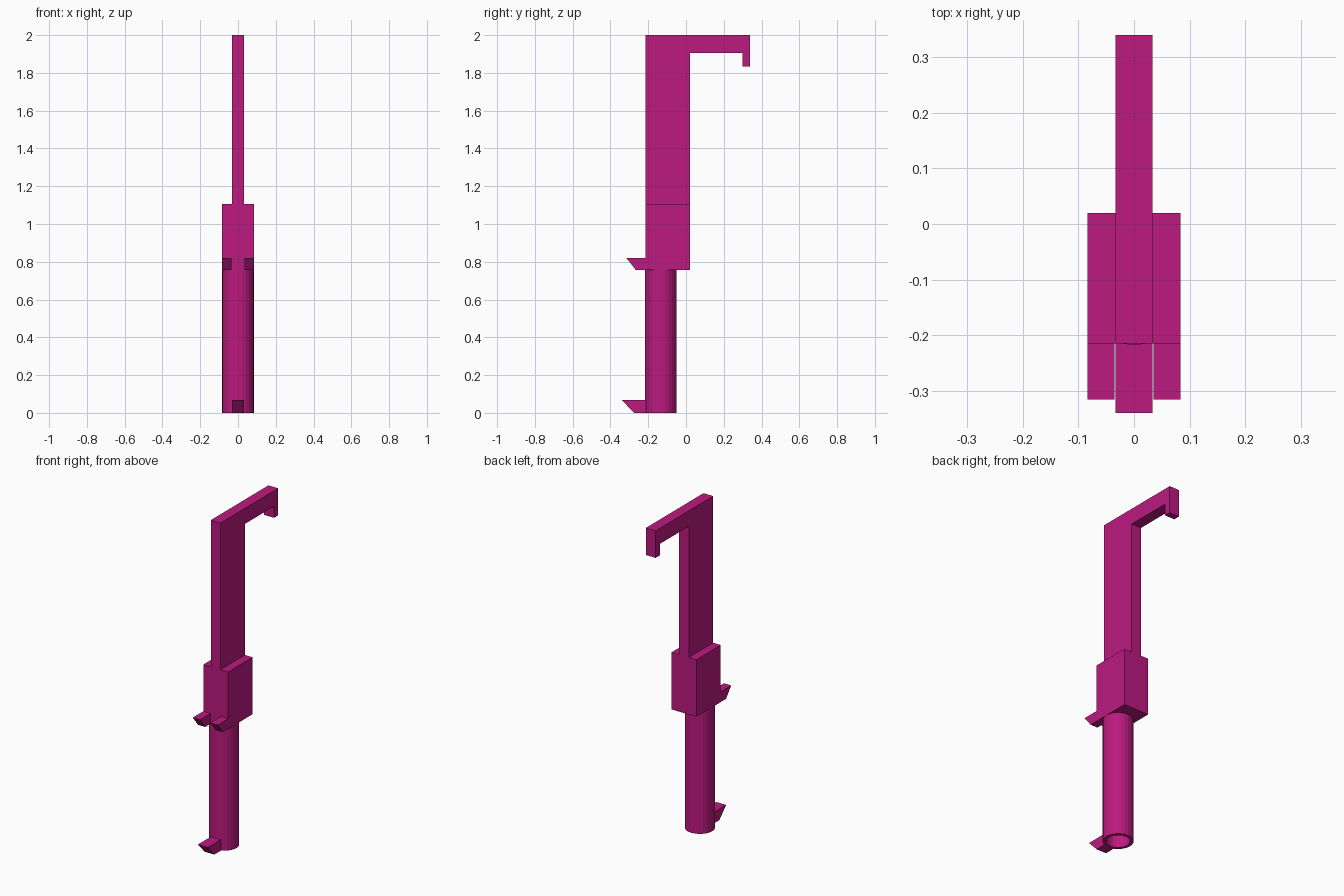
import bpy, bmesh, math

if "Cube" in bpy.data.objects:
    bpy.data.objects.remove(bpy.data.objects["Cube"])

mat = bpy.data.materials.new("magenta")
mat.diffuse_color = (0.50, 0.01, 0.21, 1)
mat.use_nodes = True
mat.node_tree.nodes["Principled BSDF"].inputs["Base Color"].default_value = mat.diffuse_color


def finish(name, bm):
    bmesh.ops.recalc_face_normals(bm, faces=bm.faces)
    me = bpy.data.meshes.new(name)
    bm.to_mesh(me)
    bm.free()
    me.materials.append(mat)
    ob = bpy.data.objects.new(name, me)
    bpy.context.collection.objects.link(ob)
    return ob


def extrude_profile(name, yz, x0, x1):
    """Extrude a side profile of (y, z) points from x0 to x1."""
    bm = bmesh.new()
    face = bm.faces.new([bm.verts.new((x0, y, z)) for y, z in yz])
    ext = bmesh.ops.extrude_face_region(bm, geom=[face])
    verts = [g for g in ext["geom"] if isinstance(g, bmesh.types.BMVert)]
    bmesh.ops.translate(bm, verts=verts, vec=(x1 - x0, 0, 0))
    return finish(name, bm)


def tube(name, y, r_out, r_in, z0, z1, n=24):
    """Hollow tube: a rectangular wall section swept round the axis."""
    bm = bmesh.new()
    section = [(r_out, z0), (r_out, z1), (r_in, z1), (r_in, z0)]
    rings = [[bm.verts.new((r * math.cos(2 * math.pi * i / n),
                            y + r * math.sin(2 * math.pi * i / n), z))
              for r, z in section] for i in range(n)]
    for i in range(n):
        a, b = rings[i], rings[(i + 1) % n]
        for k in range(4):
            m = (k + 1) % 4
            bm.faces.new((a[k], b[k], b[m], a[m]))
    return finish(name, bm)


BACK, FRONT = 0.02, -0.215

# Flat upright bar with the overhanging hook
extrude_profile("hook_bar", [(FRONT, 1.105), (BACK, 1.105), (BACK, 1.905),
                             (0.30, 1.905), (0.30, 1.835), (0.34, 1.835),
                             (0.34, 2.0), (FRONT, 2.0)], -0.033, 0.033)

# Wider body block
extrude_profile("body_block", [(FRONT, 0.757), (BACK, 0.757),
                               (BACK, 1.105), (FRONT, 1.105)], -0.084, 0.084)

# Hollow shaft under the block
tube("shaft", -0.134, 0.084, 0.066, 0.0, 0.757)

# Pair of wedge teeth at the foot of the block
for side, x0, x1 in (("left", -0.084, -0.035), ("right", 0.035, 0.084)):
    extrude_profile("upper_tooth_" + side,
                    [(FRONT, 0.757), (FRONT, 0.82), (-0.316, 0.82),
                     (-0.266, 0.757)], x0, x1)

# Single wedge tooth at the foot of the shaft
extrude_profile("lower_tooth", [(-0.206, 0.0), (-0.206, 0.068),
                                (-0.34, 0.068), (-0.275, 0.0)], -0.033, 0.033)
